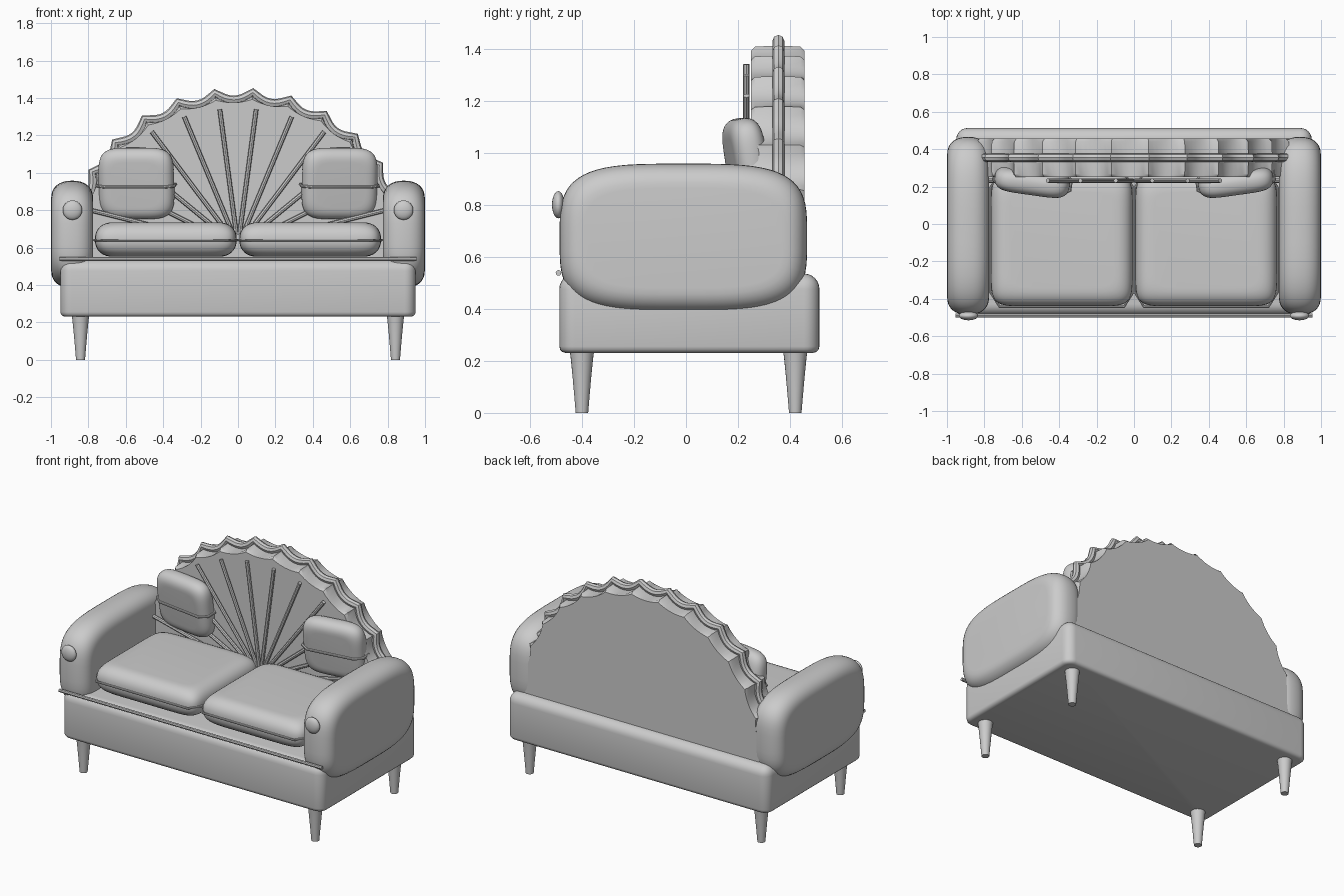
import bpy, bmesh, math
from mathutils import Vector
from math import sin, cos, pi, radians

if "Cube" in bpy.data.objects:
    bpy.data.objects.remove(bpy.data.objects["Cube"])

fabric = bpy.data.materials.new("plain grey")
fabric.diffuse_color = (0.6, 0.6, 0.6, 1)
fabric.use_nodes = True
fabric.node_tree.nodes["Principled BSDF"].inputs["Base Color"].default_value = fabric.diffuse_color


def finish(name, bm, loc=(0, 0, 0), rot=(0, 0, 0)):
    bmesh.ops.recalc_face_normals(bm, faces=bm.faces)
    me = bpy.data.meshes.new(name)
    bm.to_mesh(me)
    bm.free()
    me.materials.append(fabric)
    ob = bpy.data.objects.new(name, me)
    ob.location, ob.rotation_euler = loc, rot
    bpy.context.collection.objects.link(ob)
    return ob


def loft(name, rings, loc=(0, 0, 0), rot=(0, 0, 0)):
    """Skin a stack of closed rings and cap both ends."""
    bm = bmesh.new()
    vs = [[bm.verts.new(p) for p in r] for r in rings]
    n = len(vs[0])
    for a, b in zip(vs, vs[1:]):
        for i in range(n):
            j = (i + 1) % n
            bm.faces.new((a[i], a[j], b[j], b[i]))
    bm.faces.new(vs[0])
    bm.faces.new(vs[-1])
    return finish(name, bm, loc, rot)


def spow(v, e):
    return math.copysign(abs(v) ** e, v)


def slab(name, a, b, h, n, edge, m, loc, rot=(0, 0, 0)):
    """Puffy superellipse block: half sizes a, b, h with rolled edges."""
    rings = []
    for k in range(17):
        t = radians(-90 + 180 * k / 16)
        z = h * spow(sin(t), 2 / m)
        d = edge * (1 - max(cos(t), 0) ** (2 / m))
        rings.append([((a - d) * spow(cos(u), 2 / n), (b - d) * spow(sin(u), 2 / n), z)
                      for u in (2 * pi * (i + 0.5) / 64 for i in range(64))])
    return loft(name, rings, loc, rot)


def tube(name, pts, r, closed=False, loc=(0, 0, 0), rot=(0, 0, 0)):
    cu = bpy.data.curves.new(name, 'CURVE')
    cu.dimensions = '3D'
    cu.bevel_depth, cu.bevel_resolution, cu.use_fill_caps = r, 2, True
    sp = cu.splines.new('POLY')
    sp.points.add(len(pts) - 1)
    for p, q in zip(sp.points, pts):
        p.co = (*q, 1)
    sp.use_cyclic_u = closed
    cu.materials.append(fabric)
    ob = bpy.data.objects.new(name, cu)
    ob.location, ob.rotation_euler = loc, rot
    bpy.context.collection.objects.link(ob)
    return ob


def chamfered_loop(a, b, cx, cy):
    return [(a, b - cy, 0), (a - cx, b, 0), (cx - a, b, 0), (-a, b - cy, 0),
            (-a, cy - b, 0), (cx - a, -b, 0), (a - cx, -b, 0), (a, cy - b, 0)]


# base
bm = bmesh.new()
bmesh.ops.create_cube(bm, size=1)
bmesh.ops.scale(bm, verts=bm.verts, vec=(1.9, 1.0, 0.305))
bmesh.ops.bevel(bm, geom=[e for e in bm.edges if max(v.co.z for v in e.verts) > 0],
                offset=0.06, segments=6, profile=0.5, affect='EDGES')
low = [e for e in bm.edges if all(v.co.z < -0.15 for v in e.verts)]
bmesh.ops.bevel(bm, geom=low, offset=0.025, segments=3, profile=0.5, affect='EDGES')
finish("base", bm, (0, 0.013, 0.383))

# front rail
tube("front_rail", [(-0.955, -0.49, 0.538), (0.955, -0.49, 0.538)], 0.011)

for s, side in ((-1, "left"), (1, "right")):
    # legs
    for y, end in ((-0.4, "front"), (0.42, "back")):
        prof = ((0.024, 0), (0.029, 0.06), (0.036, 0.14), (0.043, 0.21), (0.047, 0.24))
        loft(f"{side}_{end}_leg",
             [[(r * cos(2 * pi * i / 24), r * sin(2 * pi * i / 24), z) for i in range(24)]
              for r, z in prof], (s * 0.842, y, 0))

    # arm and its round button
    slab(f"{side}_arm", 0.287, 0.476, 0.112, 3.7, 0.095, 2.3,
         (s * 0.887, -0.01, 0.671), (0, radians(90), 0))
    bm = bmesh.new()
    bmesh.ops.create_uvsphere(bm, u_segments=24, v_segments=12, radius=1)
    bmesh.ops.scale(bm, verts=bm.verts, vec=(0.052, 0.024, 0.052))
    finish(f"{side}_arm_button", bm, (s * 0.885, -0.491, 0.8))

    # seat cushion and piping
    slab(f"{side}_seat_cushion", 0.379, 0.355, 0.092, 9, 0.1, 2.3, (s * 0.386, -0.085, 0.643))
    tube(f"{side}_seat_piping", chamfered_loop(0.382, 0.358, 0.05, 0.08), 0.007, True,
         (s * 0.386, -0.085, 0.64))

    # throw pillow and its band
    loc = (s * 0.543, 0.236, 0.943)
    slab(f"{side}_pillow", 0.203, 0.192, 0.062, 4.5, 0.07, 2.3, loc,
         (radians(99), 0, s * radians(8)))
    tube(f"{side}_pillow_band", chamfered_loop(0.207, 0.064, 0.05, 0.035), 0.008, True,
         (loc[0], loc[1], 0.933), (radians(9), 0, s * radians(8)))


# scalloped fan back
def fan_point(deg, valley, amp, y):
    u = ((deg - 85) / 12.8) % 1
    r = valley + amp * abs(2 * u - 1) ** 2
    return (1.03 * r * cos(radians(deg)), y, 0.55 + r * sin(radians(deg)))


angles = [85 + 1.6 * k for k in range(-53, 60) if 0 <= 85 + 1.6 * k <= 180]


def fan_ring(valley, amp, y):
    top = [fan_point(a, valley, amp, y) for a in angles]
    return [(top[0][0], y, 0.48)] + top + [(top[-1][0], y, 0.48)]


loft("fan_back", [fan_ring(0.825, 0.02, 0.25), fan_ring(0.825, 0.036, 0.265),
                  fan_ring(0.825, 0.04, 0.355), fan_ring(0.825, 0.036, 0.44),
                  fan_ring(0.825, 0.02, 0.456)])
tube("fan_trim", [fan_point(a, 0.84, 0.043, 0.355) for a in angles], 0.023)

# fan ribs
for k in range(12):
    a = radians(15.75 + 13.5 * k)
    c, q = cos(a), sin(a)
    tube(f"fan_rib_{k + 1}", [(0.07 * c, 0.232, 0.6 + 0.07 * q),
                              (0.83 * c, 0.232, 0.6 + 0.745 * q)], 0.012)

# turn tubes into meshes and smooth everything
bpy.ops.object.select_all(action='SELECT')
bpy.context.view_layer.objects.active = bpy.data.objects["fan_trim"]
bpy.ops.object.convert(target='MESH')
bpy.ops.object.select_all(action='SELECT')
bpy.ops.object.shade_smooth_by_angle(angle=radians(35))
